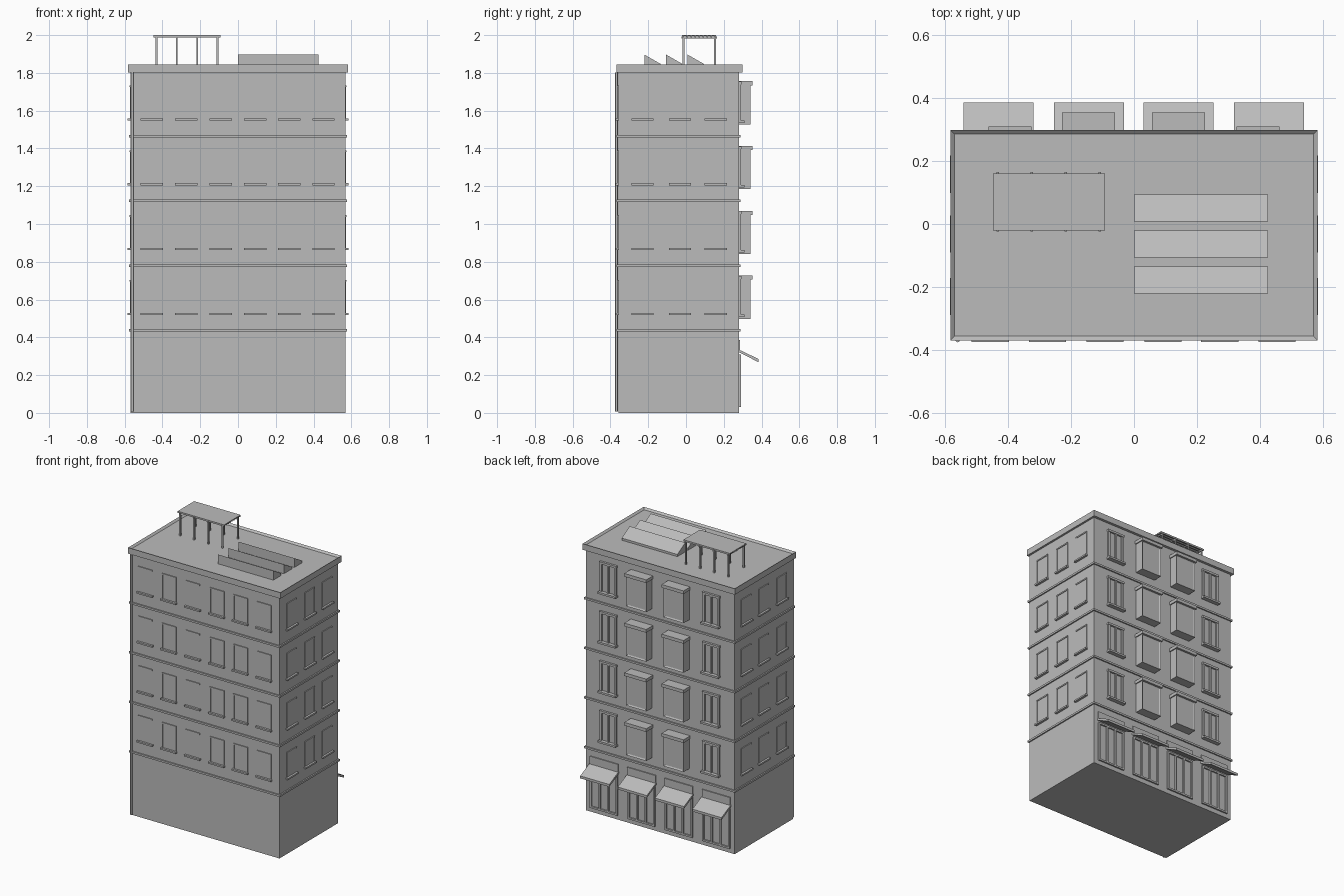
import bpy, bmesh, math
from mathutils import Matrix

if "Cube" in bpy.data.objects:
    bpy.data.objects.remove(bpy.data.objects["Cube"])

grey = bpy.data.materials.new("plain grey")
grey.diffuse_color = (0.5, 0.5, 0.5, 1)
grey.use_nodes = True
grey.node_tree.nodes["Principled BSDF"].inputs["Base Color"].default_value = grey.diffuse_color

X, Y0, Y1 = 0.568, -0.358, 0.28      # wall planes
FLOORS = [0.343 * i for i in range(4)]


def finish(name, bm):
    bmesh.ops.recalc_face_normals(bm, faces=bm.faces)
    me = bpy.data.meshes.new(name)
    bm.to_mesh(me)
    bm.free()
    me.materials.append(grey)
    ob = bpy.data.objects.new(name, me)
    bpy.context.collection.objects.link(ob)
    return ob


def add_box(bm, x0, x1, y0, y1, z0, z1):
    m = Matrix.Translation(((x0 + x1) / 2, (y0 + y1) / 2, (z0 + z1) / 2))
    m = m @ Matrix.Diagonal((x1 - x0, y1 - y0, z1 - z0, 1))
    return bmesh.ops.create_cube(bm, size=1, matrix=m)["verts"]


def boxes(name, items):
    bm = bmesh.new()
    for it in items:
        add_box(bm, *it)
    return finish(name, bm)


def prism(bm, profile, x0, x1):
    """Extrude a (y, z) outline along x."""
    face = bm.faces.new([bm.verts.new((x0, y, z)) for y, z in profile])
    ext = bmesh.ops.extrude_face_region(bm, geom=[face])["geom"]
    bmesh.ops.translate(bm, vec=(x1 - x0, 0, 0),
                        verts=[g for g in ext if isinstance(g, bmesh.types.BMVert)])


def wall_box(side, u, w, z0, z1, out):
    """Box of width w centred at u, standing out from one wall."""
    a, b = u - w / 2, u + w / 2
    if side == "front":
        return (a, b, Y0 - out, Y0 + 0.005, z0, z1)
    if side == "back":
        return (a, b, Y1 - 0.005, Y1 + out, z0, z1)
    if side == "right":
        return (X - 0.005, X + out, a, b, z0, z1)
    return (-X - out, -X + 0.005, a, b, z0, z1)


# Walls
boxes("walls", [(-X, X, Y0, Y1, 0, 1.81)])

# String courses between the floors
boxes("string_courses", [(-X - .009, X + .009, Y0 - .009, Y1 + .009, z + .43, z + .443)
                         for z in FLOORS])

# Cornice with a raised rim around the flat roof
bm = bmesh.new()
add_box(bm, -.582, .582, -.369, .298, 1.803, 1.845)
top = max(bm.faces, key=lambda f: f.calc_center_median().z)
bmesh.ops.inset_region(bm, faces=[top], thickness=.019)
bmesh.ops.translate(bm, vec=(0, 0, -.012), verts=top.verts)
finish("cornice_and_roof", bm)

# Simple windows on the front and both sides
columns = {"front": [-.456, -.274, -.092, .092, .272, .453],
           "left": [-.23, -.032, .158], "right": [-.23, -.032, .158]}
for side, us in columns.items():
    sills, frames, panes = [], [], []
    for z in FLOORS:
        for u in us:
            sills.append(wall_box(side, u, .118, z + .519, z + .53, .016))
            frames.append(wall_box(side, u, .108, z + .695, z + .704, .006))
            for s in (-1, 1):
                frames.append(wall_box(side, u + s * .051, .006, z + .53, z + .695, .004))
            panes.append(wall_box(side, u, .1, z + .53, z + .696, .002))
    boxes(side + "_sills", sills)
    boxes(side + "_window_frames", frames)
    boxes(side + "_panes", panes)

# Framed windows at the ends of the back wall
sills, frames, panes = [], [], []
for z in FLOORS:
    for u in (-.393, .393):
        sills.append(wall_box("back", u, .136, z + .507, z + .52, .029))
        frames.append(wall_box("back", u, .13, z + .71, z + .725, .015))
        for du, w in ((-.055, .016), (0, .012), (.055, .016)):
            frames.append(wall_box("back", u + du, w, z + .52, z + .71, .012))
        panes.append(wall_box("back", u, .11, z + .52, z + .71, .003))
boxes("back_sills", sills)
boxes("back_window_frames", frames)
boxes("back_panes", panes)

# Bay windows: box with inset front panel and an overhanging cap
bm = bmesh.new()
caps = []
for z in FLOORS:
    for u in (-.144, .141):
        vs = add_box(bm, u - .077, u + .077, Y1 - .005, .342, z + .498, z + .71)
        front = max({f for v in vs for f in v.link_faces},
                    key=lambda f: f.calc_center_median().y)
        bmesh.ops.inset_region(bm, faces=[front], thickness=.014)
        bmesh.ops.translate(bm, vec=(0, -.006, 0), verts=front.verts)
        caps.append((u - .084, u + .084, Y1 - .005, .353, z + .705, z + .727))
finish("bay_windows", bm)
boxes("bay_caps", caps)

# Shopfronts: glazing bars, sign boards and sloping awnings
bars, signs = [], []
bm = bmesh.new()
for u in (-.43, -.143, .141, .428):
    for k in (-1.5, -.5, .5, 1.5):
        bars.append(wall_box("back", u + k * .066, .012, .03, .3, .01))
    bars.append(wall_box("back", u, .21, .296, .308, .01))
    bars.append(wall_box("back", u, .21, .03, .042, .01))
    signs.append(wall_box("back", u, .215, .325, .385, .007))
    prism(bm, [(.278, .322), (.278, .336), (.385, .285), (.385, .268)], u - .111, u + .111)
boxes("shopfront_bars", bars)
boxes("sign_boards", signs)
finish("awnings", bm)

# Roof panels: three sloping wedges
bm = bmesh.new()
for y in (-.221, -.106, .008):
    prism(bm, [(y, 1.83), (y, 1.897), (y + .086, 1.848), (y + .086, 1.83)], 0, .425)
finish("roof_panels", bm)

# Pergola on the roof
posts_x = (-.432, -.324, -.216, -.108)
boxes("pergola_posts", [(x - .005, x + .005, y - .005, y + .005, 1.83, 1.99)
                        for x in posts_x for y in (-.014, .154)])
boxes("pergola_rafters", [(x - .004, x + .004, -.023, .165, 1.983, 1.993) for x in posts_x])
boxes("pergola_slats", [(-.447, -.092, y - .004, y + .004, 1.988, 1.996)
                        for y in [-.016 + .0215 * i for i in range(9)]])
boxes("pergola_cover", [(-.447, -.092, -.021, .16, 1.995, 2.0)])

# Drainpipe at the front left corner
bm = bmesh.new()
bmesh.ops.create_cone(bm, cap_ends=True, segments=12, radius1=.007, radius2=.007, depth=1.795,
                      matrix=Matrix.Translation((-.559, -.368, .905)))
pipe = finish("drainpipe", bm)
for p in pipe.data.polygons:
    p.use_smooth = abs(p.normal.z) < .5
